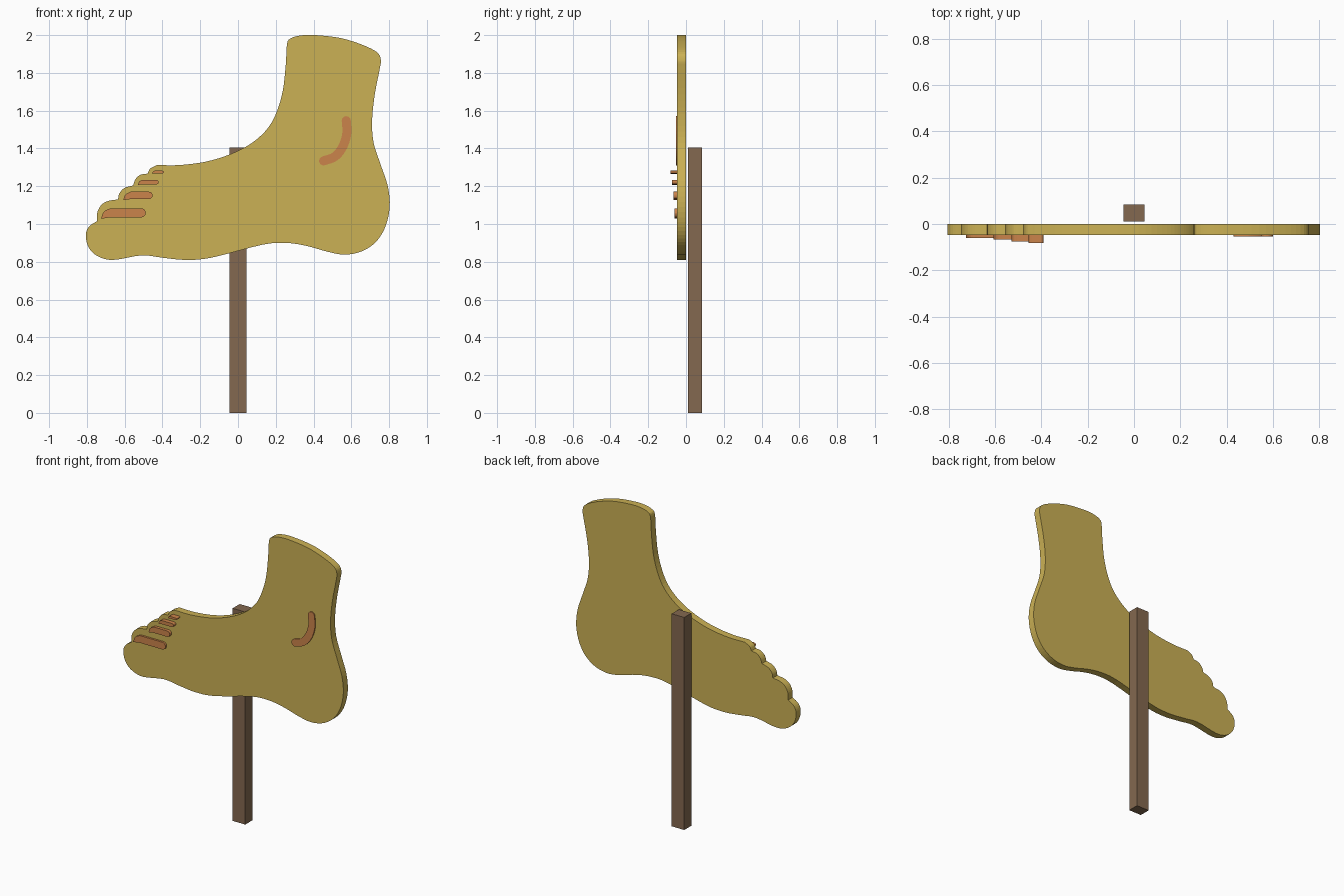
import bpy
import bmesh
import math
from mathutils import Vector

cube = bpy.data.objects.get("Cube")
if cube:
    bpy.data.objects.remove(cube, do_unlink=True)


def make_material(name, colour):
    mat = bpy.data.materials.new(name)
    mat.use_nodes = True
    mat.diffuse_color = (*colour, 1)
    mat.node_tree.nodes["Principled BSDF"].inputs["Base Color"].default_value = (*colour, 1)
    return mat


gold = make_material("golden yellow", (0.60, 0.44, 0.09))
orange = make_material("burnt orange", (0.60, 0.23, 0.07))
brown = make_material("wood brown", (0.23, 0.14, 0.08))


def extrude_profile(name, points, y_front, y_back, mat):
    """Solid plate from an x-z outline, between two depths."""
    bm = bmesh.new()
    face = bm.faces.new([bm.verts.new((x, y_front, z)) for x, z in points])
    extruded = bmesh.ops.extrude_face_region(bm, geom=[face])["geom"]
    moved = [v for v in extruded if isinstance(v, bmesh.types.BMVert)]
    bmesh.ops.translate(bm, verts=moved, vec=(0, y_back - y_front, 0))
    bmesh.ops.recalc_face_normals(bm, faces=bm.faces)
    mesh = bpy.data.meshes.new(name)
    bm.to_mesh(mesh)
    bm.free()
    mesh.materials.append(mat)
    obj = bpy.data.objects.new(name, mesh)
    bpy.context.collection.objects.link(obj)
    return obj


def smooth_path(points, steps):
    """Catmull-Rom curve through the points, open at both ends."""
    pts = [Vector(p) for p in points]
    pts = [2 * pts[0] - pts[1]] + pts + [2 * pts[-1] - pts[-2]]
    path = []
    for a, b, c, d in zip(pts, pts[1:], pts[2:], pts[3:]):
        for i in range(steps):
            t = i / steps
            path.append(0.5 * (2 * b + (c - a) * t + (2 * a - 5 * b + 4 * c - d) * t ** 2
                               + (3 * b - a - 3 * c + d) * t ** 3))
    return path + [pts[-2]]


def half_circle(centre, radius, start, steps=8):
    return [Vector(centre) + radius * Vector((math.cos(a), math.sin(a)))
            for a in (start - math.pi * i / steps for i in range(steps + 1))]


# Foot outline: smooth stretches that meet at the creases between the toes
stretches = [
    # instep, ankle top, heel, sole and big toe
    [(-0.43, 1.312), (-0.31, 1.312), (-0.17, 1.33), (-0.04, 1.37), (0.075, 1.43), (0.16, 1.51),
     (0.207, 1.6), (0.238, 1.71), (0.253, 1.845), (0.26, 1.955), (0.28, 1.983), (0.33, 1.998),
     (0.41, 2.0), (0.54, 1.985), (0.655, 1.95), (0.735, 1.91), (0.756, 1.87), (0.75, 1.82),
     (0.724, 1.685), (0.71, 1.55), (0.718, 1.43), (0.755, 1.315), (0.793, 1.2), (0.803, 1.09),
     (0.78, 0.985), (0.73, 0.905), (0.655, 0.855), (0.565, 0.838), (0.475, 0.853), (0.36, 0.885),
     (0.25, 0.9), (0.127, 0.89), (-0.14, 0.822), (-0.28, 0.81), (-0.41, 0.823), (-0.51, 0.834),
     (-0.66, 0.81), (-0.74, 0.828), (-0.79, 0.875), (-0.806, 0.94), (-0.79, 0.985), (-0.747, 1.015)],
    # smaller toes
    [(-0.747, 1.015), (-0.745, 1.06), (-0.724, 1.1), (-0.687, 1.122), (-0.635, 1.13)],
    [(-0.635, 1.13), (-0.629, 1.16), (-0.602, 1.19), (-0.555, 1.204)],
    [(-0.555, 1.204), (-0.544, 1.235), (-0.518, 1.26), (-0.478, 1.267)],
    [(-0.478, 1.267), (-0.465, 1.293), (-0.43, 1.312)],
]
outline = [p for s in stretches for p in smooth_path(s, 4)[:-1]]
PLATE_FRONT = -0.047
extrude_profile("foot_plate", outline, PLATE_FRONT, 0, gold)

# Toe lines: flat-bottomed bars, pointed at the tip and rounded at the inner end
toe_lines = [(-0.725, -0.488, 1.035, 1.083, -0.06), (-0.608, -0.452, 1.132, 1.171, -0.067),
             (-0.53, -0.42, 1.21, 1.234, -0.075), (-0.455, -0.392, 1.268, 1.282, -0.083)]
for i, (x0, x1, z0, z1, front) in enumerate(toe_lines, 1):
    h = z1 - z0
    tip = smooth_path([(x0, z0 - 0.15 * h), (x0 + 0.3 * h, z0 + 0.6 * h), (x0 + h, z1)], 4)
    end = half_circle((x1 - h / 2, (z0 + z1) / 2), h / 2, math.pi / 2)
    extrude_profile(f"toe_line_{i}", tip + end + [Vector((x0 + h, z0))], front, PLATE_FRONT, orange)

# Ankle bone mark: constant-width arc with round ends
spine = smooth_path([(0.573, 1.547), (0.576, 1.48), (0.555, 1.41), (0.513, 1.357), (0.453, 1.334)], 5)
half_width = 0.024
sides = [], []
for i, p in enumerate(spine):
    along = (spine[min(i + 1, len(spine) - 1)] - spine[max(i - 1, 0)]).normalized()
    normal = Vector((-along.y, along.x))
    sides[0].append(p + half_width * normal)
    sides[1].append(p - half_width * normal)


def cap(centre, first):
    offset = first - centre
    return half_circle(centre, half_width, math.atan2(offset.y, offset.x))[1:-1]


mark = (sides[0] + cap(spine[-1], sides[0][-1]) + sides[1][::-1] + cap(spine[0], sides[1][0]))
extrude_profile("ankle_mark", mark, -0.054, PLATE_FRONT, orange)

# Square post behind the foot
w = 0.046
extrude_profile("post", [(-w, 0), (w, 0), (w, 1.405), (-w, 1.405)], 0.01, 0.084, brown)
